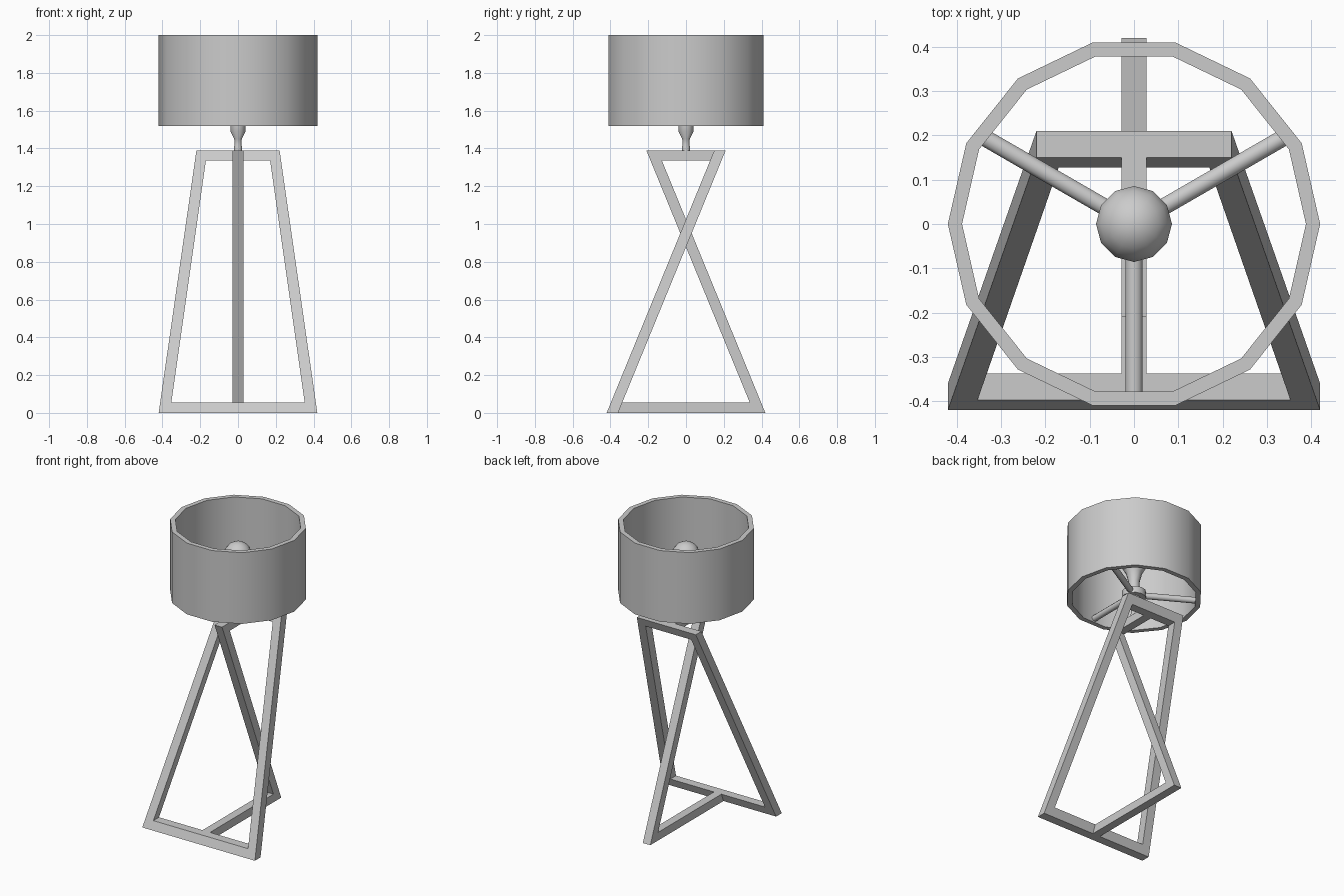
import bpy, bmesh, math
from mathutils import Vector

cube = bpy.data.objects.get("Cube")
if cube:
    bpy.data.objects.remove(cube, do_unlink=True)

grey = bpy.data.materials.new("light grey")
grey.use_nodes = True
colour = (0.6, 0.6, 0.6, 1)
grey.diffuse_color = colour
grey.node_tree.nodes["Principled BSDF"].inputs["Base Color"].default_value = colour


def finish(name, bm, smooth=False):
    bmesh.ops.recalc_face_normals(bm, faces=bm.faces)
    mesh = bpy.data.meshes.new(name)
    bm.to_mesh(mesh)
    bm.free()
    mesh.materials.append(grey)
    obj = bpy.data.objects.new(name, mesh)
    bpy.context.collection.objects.link(obj)
    if smooth:
        bpy.ops.object.select_all(action='DESELECT')
        obj.select_set(True)
        bpy.context.view_layer.objects.active = obj
        bpy.ops.object.shade_smooth_by_angle(angle=math.radians(40))
    return obj


def lathe(name, profile, sides, closed=False):
    """Spin a list of (radius, height) around the z axis."""
    bm = bmesh.new()
    verts = [bm.verts.new((r, 0, z)) for r, z in profile]
    pairs = list(zip(verts, verts[1:]))
    if closed:
        pairs.append((verts[-1], verts[0]))
    edges = [bm.edges.new(p) for p in pairs]
    bmesh.ops.spin(bm, geom=verts + edges, cent=(0, 0, 0), axis=(0, 0, 1),
                   angle=math.tau, steps=sides)
    bmesh.ops.remove_doubles(bm, verts=bm.verts, dist=0.0005)
    return finish(name, bm, True)


HEIGHT, BAR, LEAN = 1.39, 0.055, 0.57 / 1.39

# Leaning front frame: a trapezoid ring, sheared backwards with height
outer = [(-0.42, 0), (0.42, 0), (0.22, HEIGHT), (-0.22, HEIGHT)]
inner = [(-0.353, BAR), (0.353, BAR), (0.17, HEIGHT - BAR), (-0.17, HEIGHT - BAR)]
bm = bmesh.new()
rings = [[bm.verts.new((x, y + z * LEAN, z)) for x, z in loop]
         for loop, y in ((outer, -0.42), (inner, -0.42), (inner, -0.36), (outer, -0.36))]
for a, b in zip(rings, rings[1:] + rings[:1]):
    for i in range(4):
        j = (i + 1) % 4
        bm.faces.new((a[i], a[j], b[j], b[i]))
finish("front_frame", bm)

# Z-shaped rear leg with its floor bar and top bar
s = BAR * LEAN
outline = [(-0.36, 0), (0.42, 0), (-0.15 + s, HEIGHT - BAR), (0.15 - s, HEIGHT - BAR),
           (0.15, HEIGHT), (-0.21, HEIGHT), (0.36 - s, BAR), (-0.36 + s, BAR)]
bm = bmesh.new()
face = bm.faces.new([bm.verts.new((-0.028, y, z)) for y, z in outline])
ext = bmesh.ops.extrude_face_region(bm, geom=[face])
bmesh.ops.translate(bm, vec=(0.056, 0, 0),
                    verts=[v for v in ext["geom"] if isinstance(v, bmesh.types.BMVert)])
finish("rear_leg", bm)

# Drum shade, an open thick-walled ring
lathe("shade", [(0.42, 1.52), (0.42, 2), (0.388, 2), (0.388, 1.52)], 14, closed=True)

# Socket, hub and bulb
lathe("socket", [(0, 1.39), (0.022, 1.39), (0.022, 1.405), (0.018, 1.42), (0.02, 1.45),
                 (0.04, 1.49), (0.04, 1.53), (0, 1.53)], 12)
lathe("hub", [(0, 1.525), (0.075, 1.525), (0.075, 1.57), (0, 1.57)], 12)
bulb = [(0, 1.57), (0.035, 1.57), (0.035, 1.64), (0.05, 1.7)]
bulb += [(0.087 * math.cos(a), 1.79 + 0.087 * math.sin(a))
         for a in [math.radians(d) for d in range(-30, 91, 20)]]
lathe("bulb", bulb, 12)

# Three spokes holding the shade
for name, degrees in (("left_spoke", 30), ("right_spoke", 150), ("front_spoke", 270)):
    direction = Vector((math.cos(math.radians(degrees)), math.sin(math.radians(degrees)), 0))
    bm = bmesh.new()
    bmesh.ops.create_cone(bm, cap_ends=True, segments=10, radius1=0.02, radius2=0.02, depth=0.34)
    spoke = finish(name, bm, True)
    spoke.rotation_euler = direction.to_track_quat('Z', 'Y').to_euler()
    spoke.location = direction * 0.22 + Vector((0, 0, 1.548))
